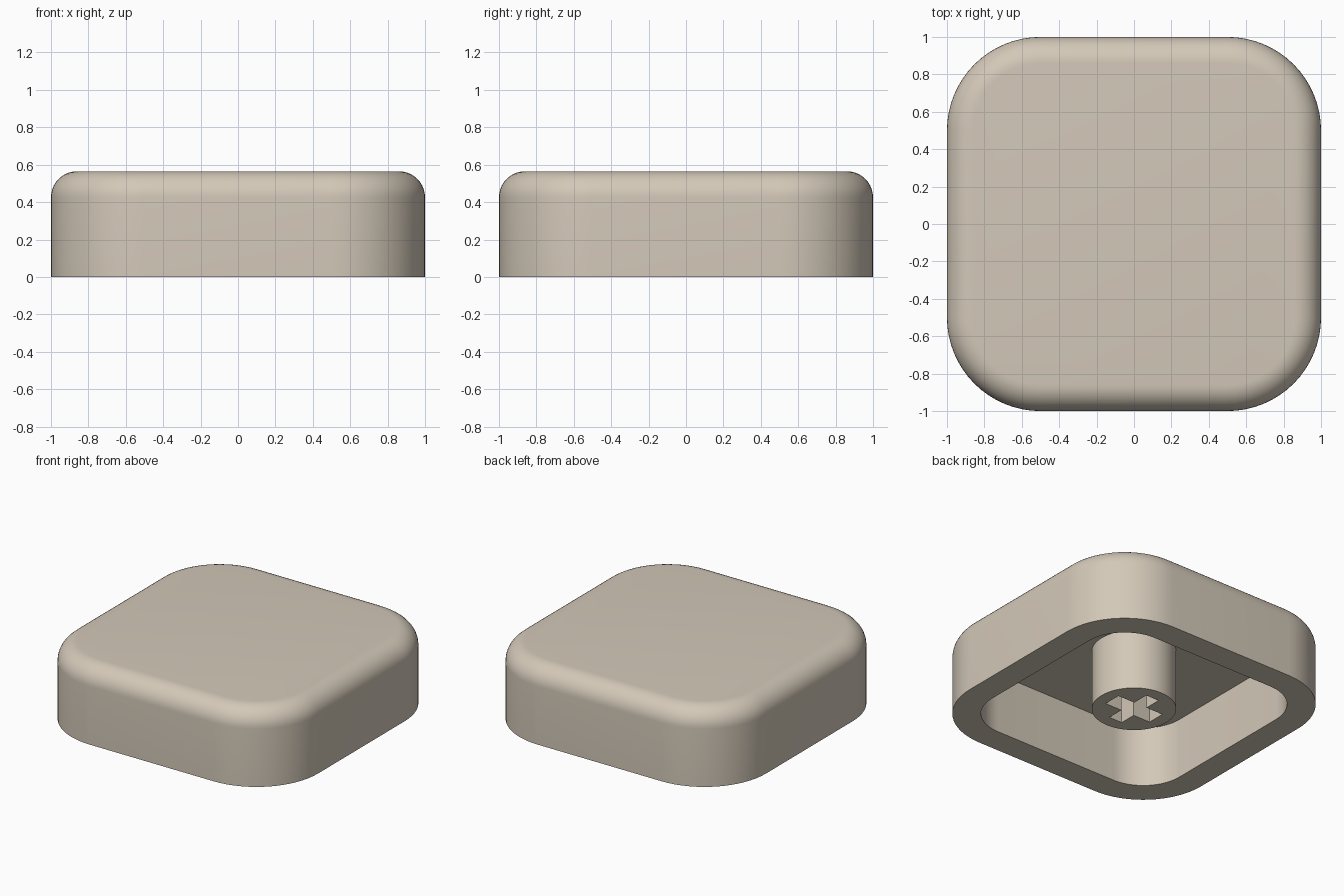
import bpy, bmesh, math

if "Cube" in bpy.data.objects:
    bpy.data.objects.remove(bpy.data.objects["Cube"])

beige = bpy.data.materials.new("warm beige")
beige.diffuse_color = (0.65, 0.58, 0.48, 1)
beige.use_nodes = True
beige.node_tree.nodes["Principled BSDF"].inputs["Base Color"].default_value = beige.diffuse_color

HEIGHT, FILLET = 0.565, 0.14
WALL, CEILING = 0.19, 0.44


def rounded_square(inset, segments=16):
    """Outline of the cap moved inwards by inset."""
    r = 0.5 - inset
    points = []
    for corner in range(4):
        mid = math.pi / 4 + corner * math.pi / 2
        cx, cy = (math.copysign(0.5, f(mid)) for f in (math.cos, math.sin))
        for i in range(segments + 1):
            a = (corner + i / segments) * math.pi / 2
            points.append((cx + r * math.cos(a), cy + r * math.sin(a)))
    return points


def loft(name, sections):
    """Skin closed outlines, given as (points, z), and cap both ends."""
    bm = bmesh.new()
    rings = [[bm.verts.new((x, y, z)) for x, y in pts] for pts, z in sections]
    for low, high in zip(rings, rings[1:]):
        n = len(low)
        for i in range(n):
            j = (i + 1) % n
            bm.faces.new((low[i], low[j], high[j], high[i]))
    bm.faces.new(rings[0])
    bm.faces.new(rings[-1])
    bmesh.ops.recalc_face_normals(bm, faces=bm.faces)
    mesh = bpy.data.meshes.new(name)
    bm.to_mesh(mesh)
    bm.free()
    mesh.materials.append(beige)
    obj = bpy.data.objects.new(name, mesh)
    bpy.context.collection.objects.link(obj)
    return obj


def activate(obj):
    bpy.ops.object.select_all(action='DESELECT')
    obj.select_set(True)
    bpy.context.view_layer.objects.active = obj


# Hollow cap: ceiling, inner wall, rim, outer wall, rounded top edge
sections = [(rounded_square(WALL), CEILING), (rounded_square(WALL), 0),
            (rounded_square(0), 0)]
for i in range(11):
    a = i / 10 * math.pi / 2
    sections.append((rounded_square(FILLET * (1 - math.cos(a))),
                     HEIGHT - FILLET * (1 - math.sin(a))))
cap = loft("cap_shell", sections)

# Round stem under the ceiling
circle = [(0.28 * math.cos(i * math.tau / 64), 0.28 * math.sin(i * math.tau / 64))
          for i in range(64)]
stem = loft("stem", [(circle, 0), (circle, CEILING + 0.02)])

# Cross-shaped socket cut into the stem
L, A, B = 0.19, 0.053, 0.066
quarter = [(L, B), (A, B), (A, L)]
cross = (quarter + [(-x, y) for x, y in reversed(quarter)]
         + [(-x, -y) for x, y in quarter]
         + [(x, -y) for x, y in reversed(quarter)])
cutter = loft("socket_cutter", [(cross, -0.1), (cross, 0.4)])
cutter.hide_render = True
cut = stem.modifiers.new("socket", 'BOOLEAN')
cut.operation, cut.solver, cut.object = 'DIFFERENCE', 'EXACT', cutter
activate(stem)
bpy.ops.object.modifier_apply(modifier=cut.name)
bpy.data.objects.remove(cutter)

for obj in (cap, stem):
    activate(obj)
    bpy.ops.object.shade_smooth_by_angle(angle=math.radians(30))
